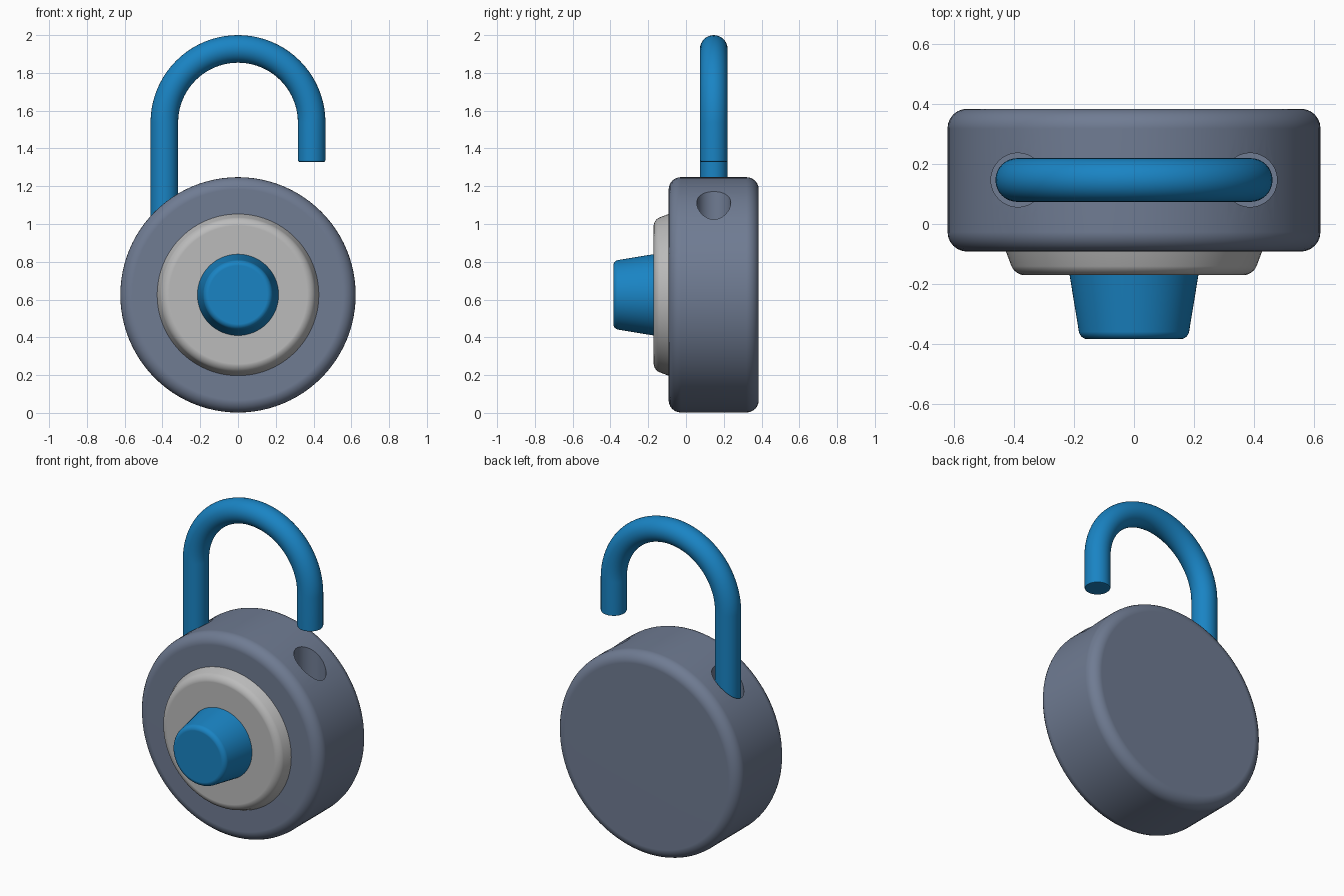
import bpy, bmesh
from math import sin, cos, pi, radians
from mathutils import Vector

if "Cube" in bpy.data.objects:
    bpy.data.objects.remove(bpy.data.objects["Cube"])

CZ = 0.625                    # height of the body axis
SHX, SHY = 0.39, 0.147        # shackle leg offset and depth
SHR, ARC_Z = 0.073, 1.537     # shackle thickness and arc centre height


def material(name, rgb):
    m = bpy.data.materials.new(name)
    m.diffuse_color = (*rgb, 1)
    m.use_nodes = True
    m.node_tree.nodes["Principled BSDF"].inputs["Base Color"].default_value = m.diffuse_color
    return m


def skin(name, rings, mat=None):
    """Join rings of points into a closed, capped, smooth-shaded solid."""
    bm = bmesh.new()
    rows = [[bm.verts.new(p) for p in ring] for ring in rings]
    n = len(rows[0])
    for a, b in zip(rows, rows[1:]):
        for i in range(n):
            j = (i + 1) % n
            bm.faces.new((a[i], a[j], b[j], b[i]))
    bm.faces.new(rows[0])
    bm.faces.new(rows[-1])
    bmesh.ops.recalc_face_normals(bm, faces=bm.faces)
    me = bpy.data.meshes.new(name)
    bm.to_mesh(me)
    bm.free()
    ob = bpy.data.objects.new(name, me)
    bpy.context.collection.objects.link(ob)
    if mat:
        me.materials.append(mat)
    return ob


def smooth(ob):
    bpy.ops.object.select_all(action='DESELECT')
    ob.select_set(True)
    bpy.context.view_layer.objects.active = ob
    bpy.ops.object.shade_smooth_by_angle(angle=radians(35))
    wn = ob.modifiers.new("weighted_normals", 'WEIGHTED_NORMAL')
    wn.keep_sharp = True


def round_corner(prev, p, nxt, r, steps=6):
    """Replace a profile corner with a soft curve."""
    p = Vector(p)
    a = p + (Vector(prev) - p).normalized() * r
    b = p + (Vector(nxt) - p).normalized() * r
    ts = [i / steps for i in range(steps + 1)]
    # weighted quadratic: a circular arc for right-angled corners
    w = 0.7071
    return [(a * (1 - t) ** 2 + p * 2 * w * t * (1 - t) + b * t * t)
            / ((1 - t) ** 2 + 2 * w * t * (1 - t) + t * t) for t in ts]


def lathe(name, profile, mat=None, segs=96):
    """Turn (radius, y) points around the body axis."""
    rings = [[(r * cos(2 * pi * i / segs), y, CZ + r * sin(2 * pi * i / segs))
              for i in range(segs)] for r, y in profile]
    return skin(name, rings, mat)


blue = material("blue", (0.01, 0.23, 0.55))
slate = material("slate", (0.16, 0.2, 0.29))
silver = material("silver", (0.5, 0.5, 0.5))

# Round body with soft rims
body = lathe("body",
             round_corner((0, -0.092), (0.623, -0.092), (0.623, 0.385), 0.065)
             + round_corner((0.623, -0.092), (0.623, 0.385), (0, 0.385), 0.065),
             slate)

# Shackle holes bored into the body
for side in (-1, 1):
    hole = skin("hole_cutter", [[(side * 0.388 + 0.09 * cos(2 * pi * i / 48),
                                  SHY + 0.09 * sin(2 * pi * i / 48), z)
                                 for i in range(48)] for z in (0.75, 1.5)])
    hole.hide_render = True
    cut = body.modifiers.new("bore", 'BOOLEAN')
    cut.operation, cut.solver, cut.object = 'DIFFERENCE', 'EXACT', hole
    bpy.context.view_layer.objects.active = body
    bpy.ops.object.modifier_apply(modifier=cut.name)
    bpy.data.objects.remove(hole)
smooth(body)

# Dial plate
dial = lathe("dial_plate",
             [(0.43, -0.08), (0.428, -0.092)]
             + round_corner((0.428, -0.092), (0.398, -0.171), (0, -0.171), 0.032),
             silver)
smooth(dial)

# Tapered knob
knob = lathe("dial_knob",
             [(0.217, -0.16)]
             + round_corner((0.217, -0.16), (0.18, -0.385), (0, -0.385), 0.025),
             blue, 64)
smooth(knob)

# Open shackle: (x, z, tangent angle, radius) stations, long leg to short leg
path = [(-SHX, 0.78, 0, SHR - 0.01), (-SHX, 0.79, 0, SHR)]
path += [(-SHX * cos(pi * k / 40), ARC_Z + SHX * sin(pi * k / 40), pi * k / 40, SHR)
         for k in range(41)]
path += [(SHX, 1.338, pi, SHR), (SHX, 1.331, pi, SHR - 0.003),
         (SHX, 1.328, pi, SHR - 0.01)]
rings = []
for x, z, a, r in path:
    rings.append([(x - r * cos(t) * cos(a), SHY + r * sin(t), z + r * cos(t) * sin(a))
                  for t in (2 * pi * i / 32 for i in range(32))])
shackle = skin("shackle", rings, blue)
smooth(shackle)
